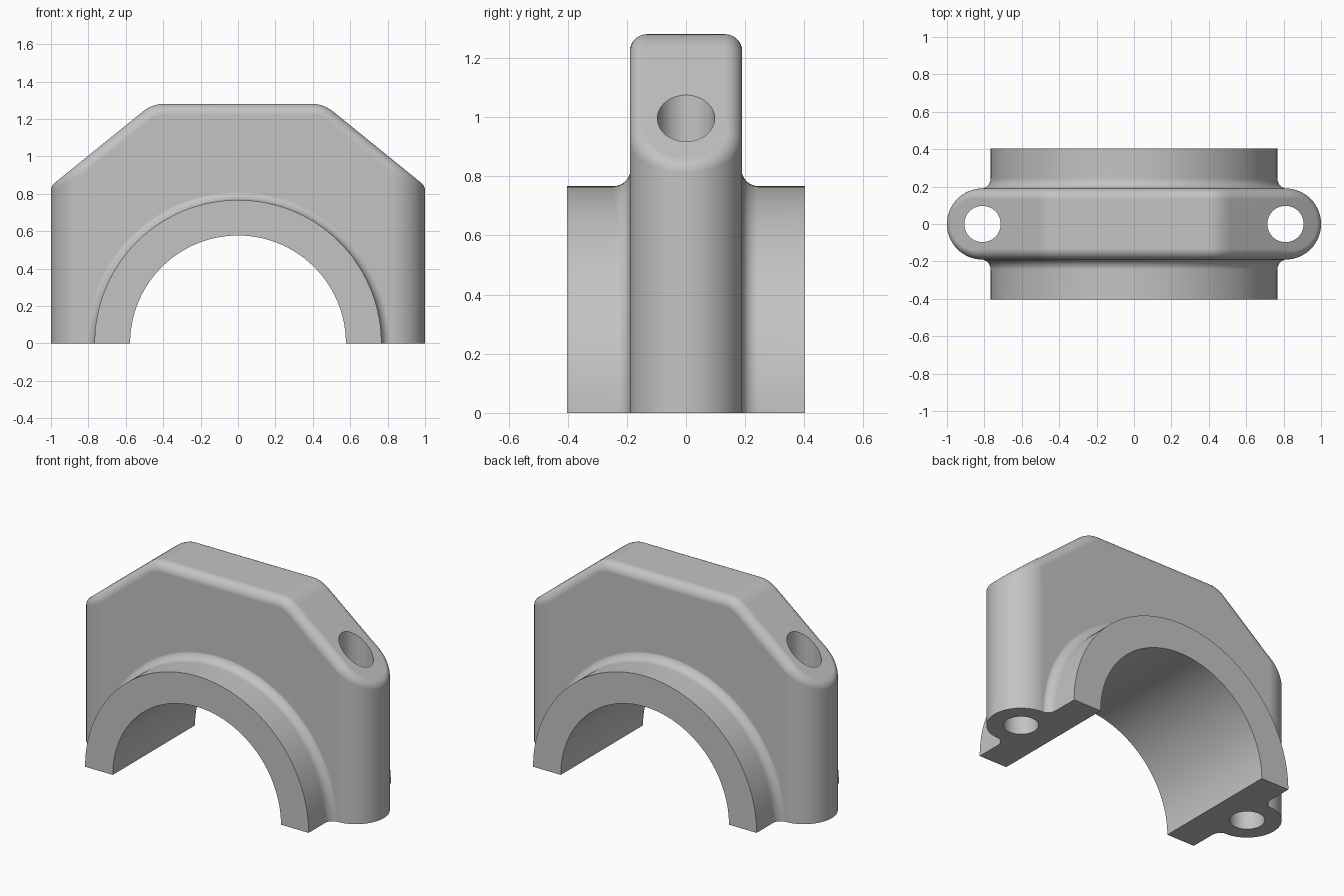
import bpy, bmesh, math

if "Cube" in bpy.data.objects:
    bpy.data.objects.remove(bpy.data.objects["Cube"], do_unlink=True)

HALF, CX = 0.19, 0.81                     # plate half thickness, end arc centre
TOP, KNEE, SLOPE, BLEND = 1.28, 0.459, 0.81, 0.055
FILLET = 0.058
BASE = -0.1                               # trimmed flat at z = 0 later

grey = bpy.data.materials.new("cast grey")
grey.use_nodes = True
colour = (0.55, 0.55, 0.55, 1)
grey.diffuse_color = colour
grey.node_tree.nodes["Principled BSDF"].inputs["Base Color"].default_value = colour


def roof(x):
    """Height and steepness of the chamfered top, with a softened knee."""
    t = abs(x) - KNEE
    if t <= -BLEND:
        return TOP, 0.0
    if t >= BLEND:
        return TOP - SLOPE * t, SLOPE
    return TOP - SLOPE * (t + BLEND) ** 2 / (4 * BLEND), SLOPE * (t + BLEND) / (2 * BLEND)


def loft(name, rings, strip_top=False):
    """Skin closed rings of equal length and cap both ends."""
    bm = bmesh.new()
    rows = [[bm.verts.new(p) for p in ring] for ring in rings]
    n = len(rows[0])
    for a, b in zip(rows, rows[1:]):
        for i in range(n):
            j = (i + 1) % n
            bm.faces.new((a[i], a[j], b[j], b[i]))
    bm.faces.new(rows[0])
    if strip_top:                         # join mirrored points across the top
        top = rows[-1]
        for i in range(n // 2):
            corners = (top[i], top[i + 1], top[-(i + 1)], top[-i])
            bm.faces.new(list(dict.fromkeys(corners)))
    else:
        bm.faces.new(rows[-1])
    bmesh.ops.recalc_face_normals(bm, faces=bm.faces)
    mesh = bpy.data.meshes.new(name)
    bm.to_mesh(mesh)
    bm.free()
    obj = bpy.data.objects.new(name, mesh)
    mesh.materials.append(grey)
    bpy.context.collection.objects.link(obj)
    return obj


def turned(name, profile, segments=128):
    """Round part along y from (radius, y) points."""
    def ring(r, y):
        steps = [(k + 0.5) * math.tau / segments for k in range(segments)]
        return [(r * math.cos(a), y, r * math.sin(a)) for a in steps]
    return loft(name, [ring(r, y) for r, y in profile])


def combine(body, tool, operation):
    mod = body.modifiers.new(operation.lower(), 'BOOLEAN')
    mod.operation, mod.solver, mod.object = operation, 'EXACT', tool
    bpy.context.view_layer.objects.active = body
    bpy.ops.object.modifier_apply(modifier=mod.name)
    bpy.data.objects.remove(tool, do_unlink=True)


# Plate outline: (arc centre x, direction) along one half, then mirrored
ARC = 16
knee = [KNEE - BLEND + 2 * BLEND * k / 8 for k in range(9)]
half = [(CX, math.pi / 2 * k / ARC) for k in range(ARC + 1)]
half += [(x, math.pi / 2) for x in reversed(knee)]
half += [(-x, math.pi / 2) for x in knee]
half += [(-CX, math.pi / 2 * (1 + k / ARC)) for k in range(ARC + 1)]
outline = half + [(c, -a) for c, a in reversed(half[1:-1])]


def edge_point(c, a, t):
    """Point on the rounded top edge; t runs from wall (0) to roof (1)."""
    nx, ny = math.cos(a), math.sin(a)
    s = roof(c)[1]
    end = math.pi / 2 - math.atan(s * abs(nx))
    stretch = math.sqrt(1 + (s * ny) ** 2)
    reach = HALF - FILLET * (1 - math.cos(end))
    inset = HALF - FILLET * (1 - math.cos(end * t))
    z = roof(c + reach * nx)[0] - FILLET * stretch * (math.sin(end) - math.sin(end * t))
    return (c + inset * nx, inset * ny, z)


rings = [[(c + HALF * math.cos(a), HALF * math.sin(a), BASE) for c, a in outline]]
rings += [[edge_point(c, a, k / 8) for c, a in outline] for k in range(9)]
cap = loft("bearing_cap", rings, strip_top=True)

# Collar with concave fillets flaring into the plate
R, END, F, ROOT = 0.767, 0.403, 0.056, 0.188
flare = [(R + F * (1 - math.cos(t)), ROOT + F * (1 - math.sin(t)))
         for t in (math.pi / 2 * k / 8 for k in range(9))]
front = [(R, -END)] + [(r, -y) for r, y in flare]
back = [(r, -y) for r, y in reversed(front)]
combine(cap, turned("collar", front + back), 'UNION')

# Half-round bore
combine(cap, turned("bore_cutter", [(0.577, -1), (0.577, 1)]), 'DIFFERENCE')

# Bolt holes through both ends
for side in (-1, 1):
    bpy.ops.mesh.primitive_cylinder_add(vertices=48, radius=0.097, depth=4,
                                        location=(side * CX, 0, 0))
    bpy.context.object.data.materials.append(grey)
    combine(cap, bpy.context.object, 'DIFFERENCE')

# Flat mating face at the bottom
bpy.ops.mesh.primitive_cube_add(size=1, location=(0, 0, -1))
bpy.context.object.scale = (4, 4, 2)
bpy.context.object.data.materials.append(grey)
bpy.context.view_layer.update()
combine(cap, bpy.context.object, 'DIFFERENCE')

# Smooth shading with crisp machined edges
bpy.ops.object.select_all(action='DESELECT')
cap.select_set(True)
bpy.context.view_layer.objects.active = cap
bpy.ops.object.shade_smooth_by_angle(angle=math.radians(30))
weighted = cap.modifiers.new("weighted normals", 'WEIGHTED_NORMAL')
weighted.keep_sharp = True
